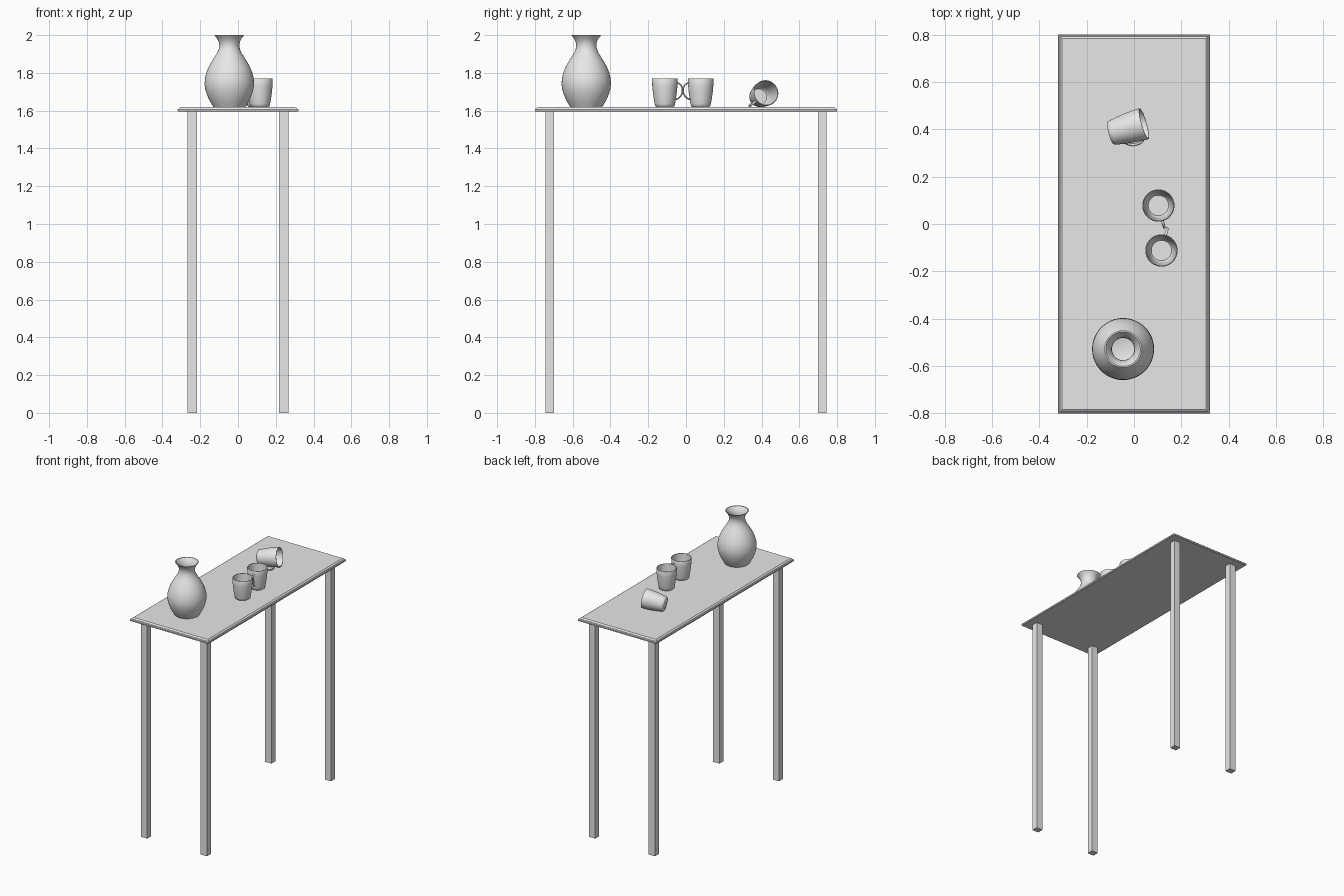
import bpy, bmesh, math
from mathutils import Matrix, Vector

if "Cube" in bpy.data.objects:
    bpy.data.objects.remove(bpy.data.objects["Cube"])

TOP = 1.62  # table surface height

grey = bpy.data.materials.new("plain grey")
grey.diffuse_color = (0.8, 0.8, 0.8, 1)
grey.use_nodes = True
grey.node_tree.nodes["Principled BSDF"].inputs["Base Color"].default_value = grey.diffuse_color


def finish(name, bm, smooth=True, matrix=None):
    bmesh.ops.recalc_face_normals(bm, faces=bm.faces)
    me = bpy.data.meshes.new(name)
    bm.to_mesh(me)
    bm.free()
    me.materials.append(grey)
    ob = bpy.data.objects.new(name, me)
    bpy.context.collection.objects.link(ob)
    if matrix is not None:
        ob.matrix_world = matrix
    if smooth:
        bpy.ops.object.select_all(action='DESELECT')
        ob.select_set(True)
        bpy.context.view_layer.objects.active = ob
        bpy.ops.object.shade_smooth_by_angle(angle=math.radians(40))
    return ob


def bridge(bm, rings, closed=True):
    """Join consecutive vertex rings with quads and cap both ends."""
    for a, b in zip(rings, rings[1:]):
        n = len(a)
        for i in range(n):
            j = (i + 1) % n
            bm.faces.new((a[i], a[j], b[j], b[i]))
    bm.faces.new(rings[0])
    bm.faces.new(rings[-1])


def lathe(bm, profile, n=48):
    rings = [[bm.verts.new((r * math.cos(2 * math.pi * i / n),
                            r * math.sin(2 * math.pi * i / n), z))
              for i in range(n)] for r, z in profile]
    bridge(bm, rings)


# Table top: rectangular rings with a moulded, stepped edge (inset, z)
bm = bmesh.new()
rings = []
for d, z in [(0.003, 1.595), (0, 1.598), (0, 1.607), (0.004, 1.610),
             (0.008, 1.610), (0.010, 1.615), (0.017, TOP)]:
    x, y = 0.32 - d, 0.8 - d
    rings.append([bm.verts.new((sx * x, sy * y, z))
                  for sx, sy in ((-1, -1), (1, -1), (1, 1), (-1, 1))])
bridge(bm, rings)
finish("table_top", bm, smooth=False)

# Four square legs
for sx, side in ((-1, "left"), (1, "right")):
    for sy, end in ((-1, "front"), (1, "back")):
        bm = bmesh.new()
        bmesh.ops.create_cube(bm, size=1, matrix=Matrix.Translation(
            (sx * 0.243, sy * 0.722, 0.7985)) @ Matrix.Diagonal((0.05, 0.045, 1.597, 1)))
        finish(f"{end}_{side}_leg", bm, smooth=False)

# Vase: outer wall, then the inner wall back down
outer = [(0.085, 0), (0.097, 0.02), (0.109, 0.042), (0.119, 0.066), (0.127, 0.092),
         (0.131, 0.12), (0.129, 0.15), (0.122, 0.18), (0.110, 0.21), (0.095, 0.238),
         (0.079, 0.263), (0.065, 0.285), (0.056, 0.306), (0.053, 0.325),
         (0.056, 0.344), (0.065, 0.363), (0.079, 0.38)]
inner = [(r - 0.006, max(z, 0.01)) for r, z in reversed(outer)]
bm = bmesh.new()
lathe(bm, outer + inner)
finish("vase", bm, matrix=Matrix.Translation((-0.046, -0.528, TOP)))

# Cups: lathed body plus half-loop handle on local +x
CUP = [(0.046, 0), (0.051, 0.004), (0.0545, 0.018), (0.058, 0.04), (0.063, 0.072),
       (0.0665, 0.11), (0.068, 0.148), (0.067, 0.15), (0.064, 0.15), (0.0625, 0.11),
       (0.059, 0.072), (0.053, 0.035), (0.049, 0.018), (0.043, 0.01)]


def cup(name, matrix):
    bm = bmesh.new()
    lathe(bm, CUP)
    rings = []
    for k in range(17):
        t = math.pi * (k / 16 - 0.5)
        centre = Vector((0.0605 + 0.0045 * math.sin(t) + 0.036 * math.cos(t), 0,
                         0.083 + 0.043 * math.sin(t)))
        out = Vector((math.cos(t), 0, math.sin(t)))
        rings.append([bm.verts.new(centre + out * 0.004 * math.cos(a)
                                   + Vector((0, 0.006 * math.sin(a), 0)))
                      for a in (2 * math.pi * i / 10 for i in range(10))])
    bridge(bm, rings)
    finish(name, bm, matrix=matrix)


def upright(x, y, degrees):
    return Matrix.Translation((x, y, TOP)) @ Matrix.Rotation(math.radians(degrees), 4, 'Z')


cup("middle_cup", upright(0.103, 0.078, -75))
cup("front_cup", upright(0.116, -0.112, 75))

# Fallen cup lies on its base edge and handle, mouth towards +x
tilt, turn = math.radians(9), math.radians(16)
axis = Vector((math.cos(tilt) * math.cos(turn), math.cos(tilt) * math.sin(turn), math.sin(tilt)))
grip = Vector((0, -0.77, -0.64))
grip = (grip - axis * grip.dot(axis)).normalized()
pose = Matrix((grip, axis.cross(grip), axis)).transposed().to_4x4()
cup("fallen_cup", Matrix.Translation((-0.1, 0.383, 1.671)) @ pose)
